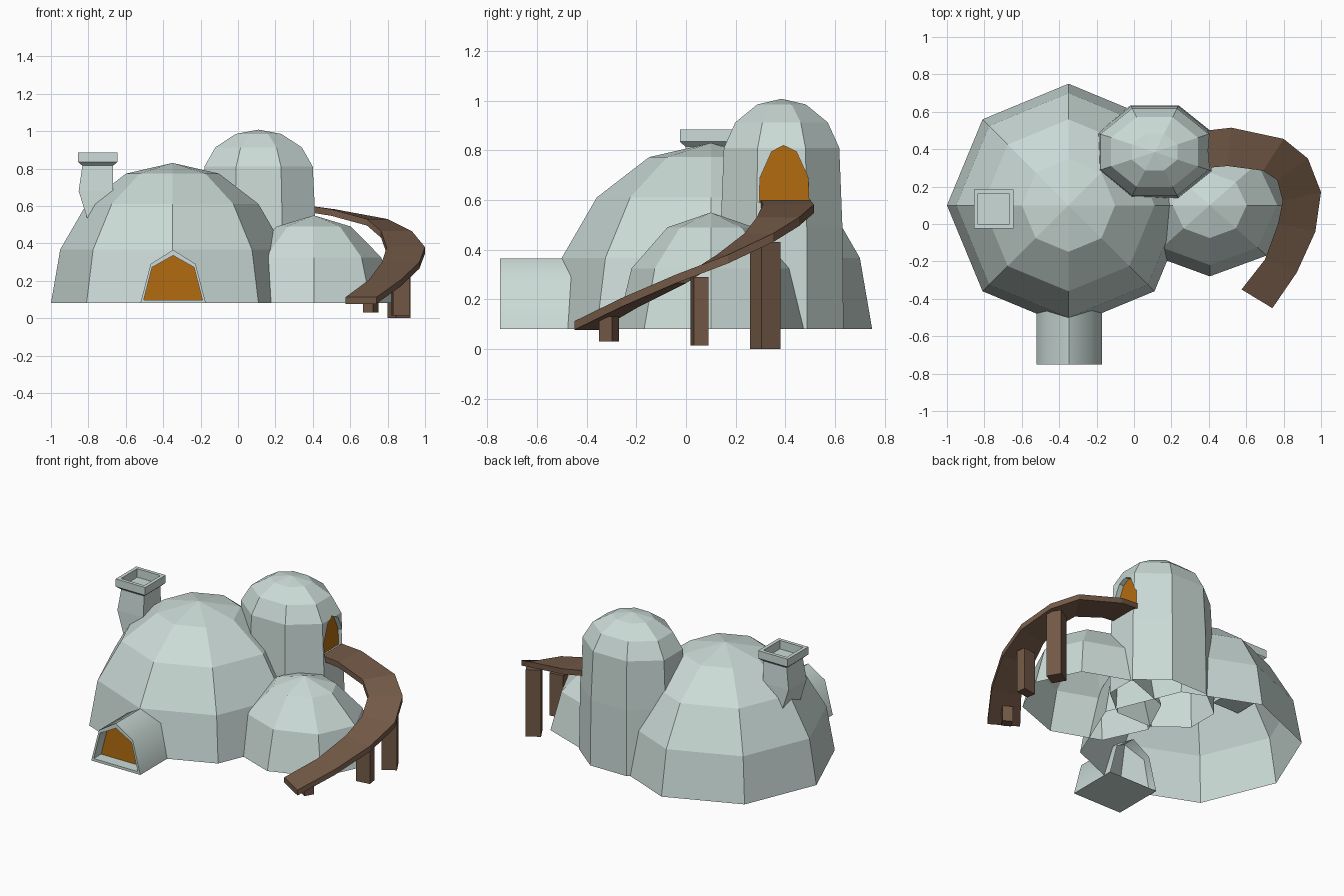
import bpy, bmesh
from math import sin, cos, pi, radians

if "Cube" in bpy.data.objects:
    bpy.data.objects.remove(bpy.data.objects["Cube"])

def material(name, rgb):
    m = bpy.data.materials.new(name)
    m.diffuse_color = (*rgb, 1)
    m.use_nodes = True
    m.node_tree.nodes["Principled BSDF"].inputs["Base Color"].default_value = m.diffuse_color
    return m

STONE = material("pale_stone", (0.60, 0.71, 0.68))
WOOD = material("wood", (0.17, 0.10, 0.062))
AMBER = material("amber", (0.45, 0.15, 0.005))

def finish(name, bm, mat):
    bmesh.ops.recalc_face_normals(bm, faces=bm.faces)
    me = bpy.data.meshes.new(name)
    bm.to_mesh(me)
    bm.free()
    me.materials.append(mat)
    ob = bpy.data.objects.new(name, me)
    bpy.context.collection.objects.link(ob)
    return ob

def loft(name, loops, mat, cap_start=False, cap_end=False):
    """Skin a list of closed loops; a one-point loop closes to a tip."""
    bm = bmesh.new()
    rows = [[bm.verts.new(p) for p in lp] for lp in loops]
    for a, b in zip(rows, rows[1:]):
        n = len(a)
        for i in range(n):
            j = (i + 1) % n
            bm.faces.new((a[i], a[j], b[0]) if len(b) == 1 else (a[i], a[j], b[j], b[i]))
    if cap_start:
        bm.faces.new(rows[0])
    if cap_end:
        bm.faces.new(rows[-1])
    return finish(name, bm, mat)

def dome(name, cx, cy, rx, ry, rings, turn=0.0, cap=False):
    loops = []
    for k, z in rings:
        if k == 0:
            loops.append([(cx, cy, z)])
        else:
            loops.append([(cx + rx * k * cos(turn + i * pi / 4),
                           cy + ry * k * sin(turn + i * pi / 4), z) for i in range(8)])
    return loft(name, loops, STONE, cap_start=cap)

# Eight-sided domes, open underneath
dome("main_dome", -0.35, 0.10, 0.65, 0.65,
     [(cos(i * pi / 8), 0.08 + 0.75 * sin(i * pi / 8)) for i in range(4)] + [(0, 0.83)])
dome("side_dome", 0.405, 0.10, 0.43, 0.38,
     [(1, 0.08), (0.84, 0.325), (0.46, 0.49), (0, 0.55)])
tower = dome("tower", 0.11, 0.385, 0.33, 0.265,
             [(1.02, 0.08), (1, 0.5), (0.95, 0.81), (0.76, 0.913), (0.40, 0.985), (0, 1.008)],
             turn=pi / 8, cap=True)

# Upper doorway niche cut into the tower
arch = [(0.295, 0.59), (0.298, 0.69), (0.345, 0.795), (0.393, 0.82),
        (0.445, 0.795), (0.492, 0.69), (0.495, 0.59)]
cutter = loft("niche_cutter", [[(x, y, z) for y, z in arch] for x in (0.36, 0.6)],
              STONE, True, True)
cutter.hide_render = True
mod = tower.modifiers.new("niche", 'BOOLEAN')
mod.operation = 'DIFFERENCE'
mod.solver = 'EXACT'
mod.object = cutter
bpy.context.view_layer.objects.active = tower
bpy.ops.object.modifier_apply(modifier=mod.name)
bpy.data.objects.remove(cutter)
bm = bmesh.new()
bm.from_mesh(tower.data)
floor = [f for f in bm.faces if f.calc_center_median().z < 0.081]
bmesh.ops.delete(bm, geom=floor, context='FACES')
bm.to_mesh(tower.data)
bm.free()
loft("upper_door", [[(x, y, z) for y, z in arch] for x in (0.362, 0.37)], AMBER, True, True)

# Entrance tunnel with a recessed door
outer = [(-0.175, 0.08), (-0.12, 0.29), (0, 0.365), (0.12, 0.29), (0.175, 0.08)]
inner = [(-0.157, 0.097), (-0.112, 0.272), (0, 0.335), (0.112, 0.272), (0.157, 0.097)]

def section(pts, y):
    return [(x - 0.347, y, z) for x, z in pts]

tunnel = loft("entrance_tunnel", [section(outer, -0.42), section(outer, -0.75),
                                  section(inner, -0.75), section(inner, -0.66)], STONE)
loft("entrance_door", [section(inner, -0.675), section(inner, -0.665)], AMBER, True, True)
bpy.ops.object.select_all(action='DESELECT')
tunnel.select_set(True)
bpy.context.view_layer.objects.active = tunnel
bpy.ops.object.shade_smooth_by_angle(angle=radians(50))

# Chimney with a flared, hollow cap
def square(cx, h, z):
    return [(cx + sx * h, 0.08 + sy * h, z) for sx, sy in ((-1, -1), (1, -1), (1, 1), (-1, 1))]

loft("chimney", [square(-0.71, 0.095, 0.53), square(-0.76, 0.092, 0.68),
                 square(-0.75, 0.082, 0.815), square(-0.75, 0.105, 0.835),
                 square(-0.75, 0.105, 0.885), square(-0.75, 0.083, 0.885),
                 square(-0.75, 0.083, 0.83)], STONE, True, True)

# Curved ramp: outer x, y, inner x, y, height
stations = [(0.39, 0.50, 0.39, 0.30, 0.60), (0.52, 0.515, 0.50, 0.31, 0.582),
            (0.80, 0.455, 0.69, 0.285, 0.53), (0.93, 0.35, 0.765, 0.235, 0.465),
            (1.00, 0.17, 0.795, 0.125, 0.38), (0.97, -0.04, 0.77, 0.0, 0.30),
            (0.87, -0.26, 0.70, -0.19, 0.205), (0.74, -0.45, 0.575, -0.35, 0.112)]
T = 0.035
loft("ramp", [[(a, b, z), (c, d, z), (c, d, z - T), (a, b, z - T)]
              for a, b, c, d, z in stations], WOOD, True, True)

# Ramp posts: x, y, width, depth, bottom, top, turn
for i, (x, y, w, d, z0, z1, t) in enumerate([(0.86, 0.32, 0.09, 0.09, 0.0, 0.43, 30),
                                             (0.87, 0.055, 0.09, 0.06, 0.015, 0.29, 8),
                                             (0.71, -0.31, 0.06, 0.06, 0.03, 0.13, -30)]):
    c, s = cos(radians(t)), sin(radians(t))
    base = [(x + c * u * w / 2 - s * v * d / 2, y + s * u * w / 2 + c * v * d / 2)
            for u, v in ((-1, -1), (1, -1), (1, 1), (-1, 1))]
    loft(f"ramp_post_{i + 1}", [[(*p, z) for p in base] for z in (z0, z1)], WOOD, True, True)
